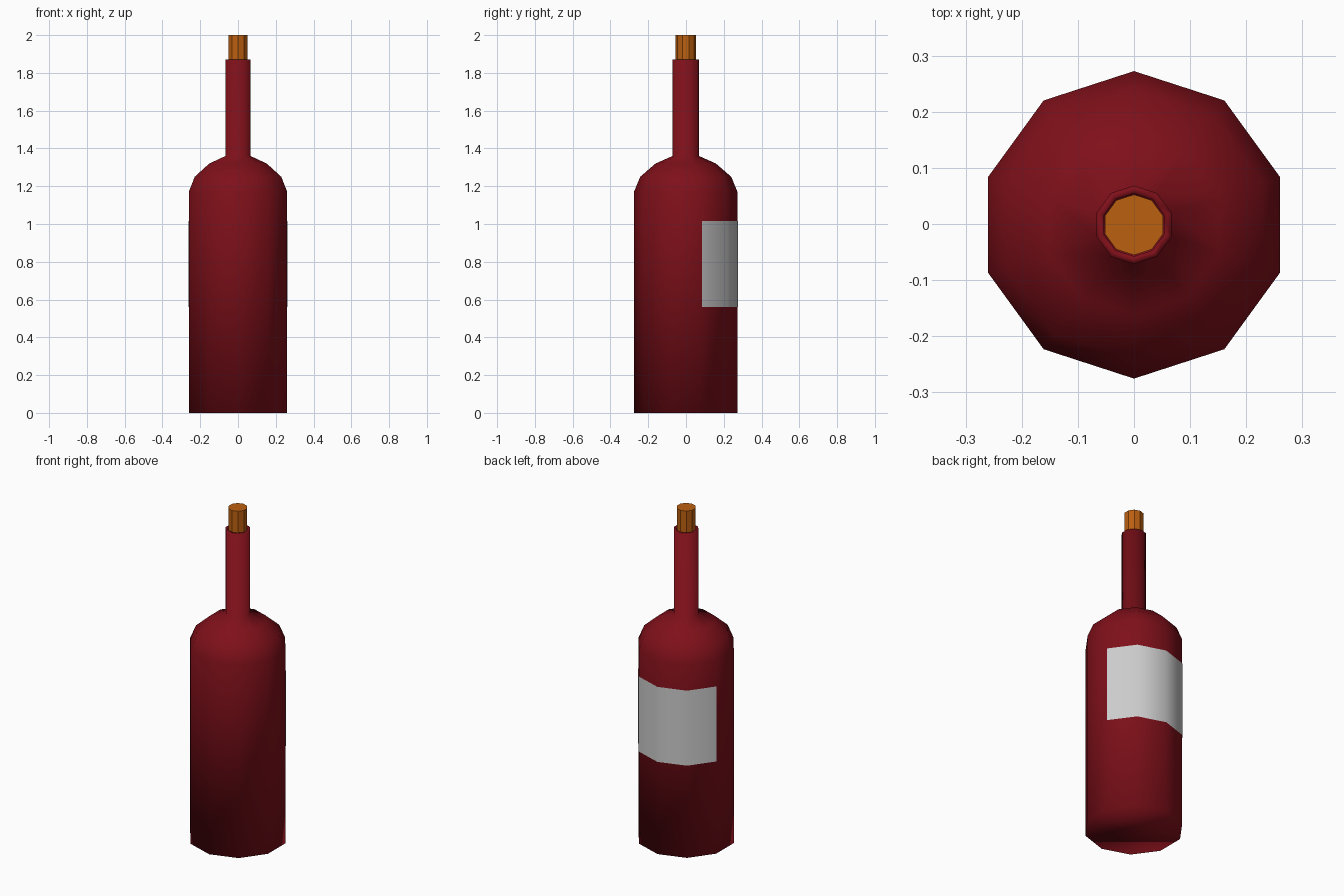
import bpy, bmesh, math

if "Cube" in bpy.data.objects:
    bpy.data.objects.remove(bpy.data.objects["Cube"])

SIDES = 10
Y0 = -0.0015  # bottle axis, so bottle plus label is centred


def material(name, rgb):
    m = bpy.data.materials.new(name)
    m.diffuse_color = (*rgb, 1)
    m.use_nodes = True
    m.node_tree.nodes["Principled BSDF"].inputs["Base Color"].default_value = m.diffuse_color
    return m


def lathe(name, profile, first=0, steps=SIDES, closed=True, mat=None, smooth=True):
    """Sweep (radius, z) points round the axis; vertices start at 18 degrees."""
    bm = bmesh.new()
    count = steps if closed else steps + 1
    rings = []
    for r, z in profile:
        ring = []
        for i in range(count):
            a = math.radians(18) + (first + i) * math.tau / SIDES
            ring.append(bm.verts.new((r * math.cos(a), Y0 + r * math.sin(a), z)))
        rings.append(ring)
    for lo, hi in zip(rings, rings[1:]):
        for i in range(steps):
            j = (i + 1) % count
            bm.faces.new((lo[i], lo[j], hi[j], hi[i]))
    if closed:
        bm.faces.new(rings[0][::-1])
        bm.faces.new(rings[-1])
    for f in bm.faces:
        f.smooth = smooth
    me = bpy.data.meshes.new(name)
    bm.to_mesh(me)
    bm.free()
    if mat:
        me.materials.append(mat)
    ob = bpy.data.objects.new(name, me)
    bpy.context.collection.objects.link(ob)
    return ob


# Bottle: straight body, rounded shoulder, neck with a recessed mouth
lathe("bottle", [(0.274, 0), (0.274, 1.17), (0.241, 1.25), (0.16, 1.32),
                 (0.07, 1.36), (0.07, 1.87), (0.056, 1.87), (0.056, 1.83)],
      mat=material("red_glass", (0.21, 0.005, 0.01)))

# Cork: flat facets, seated in the mouth
lathe("cork", [(0.054, 1.83), (0.054, 2.0)],
      mat=material("cork", (0.5, 0.115, 0.005)), smooth=False)

# Label: thin sheet wrapped over four facets of the back
lathe("label", [(0.2765, 0.56), (0.2765, 1.015)], steps=4, closed=False)
